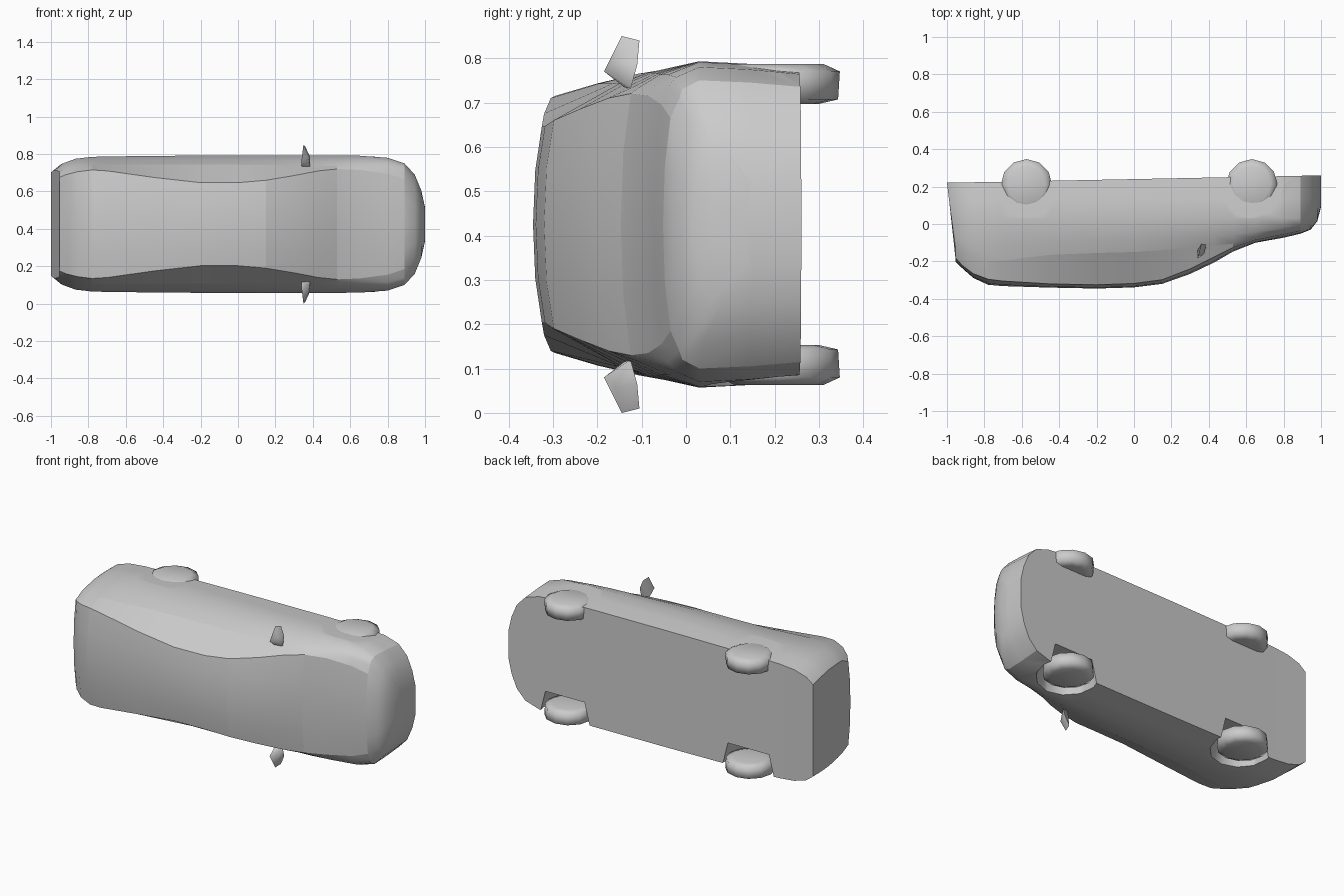
import bpy, bmesh, math
from mathutils import Vector

if "Cube" in bpy.data.objects:
    bpy.data.objects.remove(bpy.data.objects["Cube"])

MID = 0.425  # the car lies on its side: x = length, -y = up, z = width


def place(x, w, h):
    return Vector((x, -h, MID + w))


def finish(name, bm, angle=40):
    bmesh.ops.recalc_face_normals(bm, faces=bm.faces[:])
    me = bpy.data.meshes.new(name)
    bm.to_mesh(me)
    bm.free()
    ob = bpy.data.objects.new(name, me)
    bpy.context.collection.objects.link(ob)
    smooth(ob, angle)
    return ob


def smooth(ob, angle):
    bpy.ops.object.select_all(action='DESELECT')
    ob.select_set(True)
    bpy.context.view_layer.objects.active = ob
    bpy.ops.object.shade_smooth_by_angle(angle=math.radians(angle))


# stations: x, half width, belt height, belt width, roof edge height, roof edge width, top
ST = [
    (-.955, .29, .12, .28, .18, .25, .20),
    (-.92, .325, .15, .30, .22, .265, .235),
    (-.86, .35, .18, .315, .265, .28, .288),
    (-.78, .36, .20, .318, .295, .29, .325),
    (-.70, .362, .195, .318, .305, .285, .332),
    (-.45, .365, .165, .318, .32, .25, .34),
    (-.20, .367, .155, .318, .325, .222, .345),
    (.00, .368, .15, .318, .318, .222, .339),
    (.15, .368, .14, .316, .298, .235, .32),
    (.30, .368, .125, .314, .24, .26, .267),
    (.43, .368, .115, .312, .175, .285, .205),
    (.53, .367, .105, .31, .125, .295, .147),
    (.65, .366, .075, .31, .085, .29, .10),
    (.80, .355, .04, .31, .055, .27, .073),
    (.89, .325, .015, .285, .035, .24, .052),
    (.945, .265, -.01, .23, .01, .19, .03),
    (.98, .18, -.05, .15, -.03, .12, -.015),
    (1.0, .09, -.12, .08, -.10, .06, -.09),
]


def section(s):
    x, W, hb, wb, hr, wr, top = s
    b = -.24 - .02 * x
    half = [(W * .955, b), (W * .985, b * .55), (W, min(-.03, hb - .03)),
            ((W + wb) / 2, hb * .55 if hb > 0 else hb - .012),
            (wb, hb), (wr, hr), (wr * .55, hr + (top - hr) * .75)]
    ring = [(0, b)] + half + [(0, top)] + [(-w, h) for w, h in reversed(half)]
    pts = []
    for w, h in ring:
        # rear end leans outwards towards the bottom
        lean = .045 * min(1, max(0, (.12 - h) / .33)) * max(0, min(1, (-.8 - x) / .15))
        pts.append(place(x - lean, w, h))
    return pts


# whole shell
bm = bmesh.new()
rings = [[bm.verts.new(p) for p in section(s)] for s in ST]
n = len(rings[0])
for a, b in zip(rings, rings[1:]):
    for i in range(n):
        j = (i + 1) % n
        bm.faces.new((a[i], a[j], b[j], b[i]))
bm.faces.new(rings[0])
bm.faces.new(rings[-1])
shell = finish("shell", bm)

# wheel arches cut out of the shell
AXLES = {"rear": -.575, "front": .63}
for tag, ax in AXLES.items():
    for side in (1, -1):
        bm = bmesh.new()
        bmesh.ops.create_cone(bm, cap_ends=True, segments=12, radius1=.14, radius2=.195, depth=.22)
        for v in bm.verts:
            v.co = place(ax + v.co.x, side * (.33 + v.co.z), -.21 + v.co.y)
        cutter = finish(tag + "_arch_cutter", bm)
        cutter.hide_render = True
        mod = shell.modifiers.new("arch", 'BOOLEAN')
        mod.object, mod.operation, mod.solver = cutter, 'DIFFERENCE', 'EXACT'
        bpy.context.view_layer.objects.active = shell
        bpy.ops.object.modifier_apply(modifier=mod.name)
        bpy.data.objects.remove(cutter)


# split the shell into its panels
def at(x, col):
    for a, b in zip(ST, ST[1:]):
        if x <= b[0]:
            t = max(0, (x - a[0]) / (b[0] - a[0]))
            return a[col] + t * (b[col] - a[col])
    return ST[-1][col]


def panel(c):
    x, h, w = c.x, -c.y, abs(c.z - MID)
    if x > .89:
        return "front_bumper"
    if h < at(x, 2) or x < -.95:
        return "lower_body"
    if w > at(x, 5):
        return "side_windows" if -.78 < x < .53 else "lower_body"
    if x < -.78:
        return "tailgate"
    return "roof" if x < .15 else "windscreen" if x < .53 else "bonnet"


for name in ("lower_body", "front_bumper", "side_windows", "tailgate", "roof", "windscreen", "bonnet"):
    bm = bmesh.new()
    bm.from_mesh(shell.data)
    drop = [f for f in bm.faces if panel(f.calc_center_median()) != name]
    bmesh.ops.delete(bm, geom=drop, context='FACES')
    me = bpy.data.meshes.new(name)
    bm.to_mesh(me)
    bm.free()
    ob = bpy.data.objects.new(name, me)
    bpy.context.collection.objects.link(ob)
    smooth(ob, 40)
bpy.data.objects.remove(shell)

# wheels with slightly domed faces
for tag, ax in AXLES.items():
    for side in (1, -1):
        bm = bmesh.new()
        loops = []
        for r, w in ((.09, .272), (.133, .282), (.137, .345), (.10, .362)):
            loops.append([bm.verts.new(place(ax + r * math.cos(k * math.pi / 6), side * w,
                                             -.21 + r * math.sin(k * math.pi / 6))) for k in range(12)])
        for a, b in zip(loops, loops[1:]):
            for i in range(12):
                j = (i + 1) % 12
                bm.faces.new((a[i], a[j], b[j], b[i]))
        bm.faces.new(loops[0])
        bm.faces.new(loops[-1])
        finish(f"{tag}_wheel_{'left' if side > 0 else 'right'}", bm, 80)

# door mirrors
MIRROR = [(.35, .425, .145), (.36, .415, .105), (.385, .36, .11), (.34, .31, .14),
          (.385, .305, .125), (.34, .345, .185), (.375, .37, .16)]
for side in (1, -1):
    bm = bmesh.new()
    for x, w, h in MIRROR:
        bm.verts.new(place(x, side * w, h))
    bmesh.ops.convex_hull(bm, input=bm.verts[:])
    finish("door_mirror_" + ("left" if side > 0 else "right"), bm, 60)
